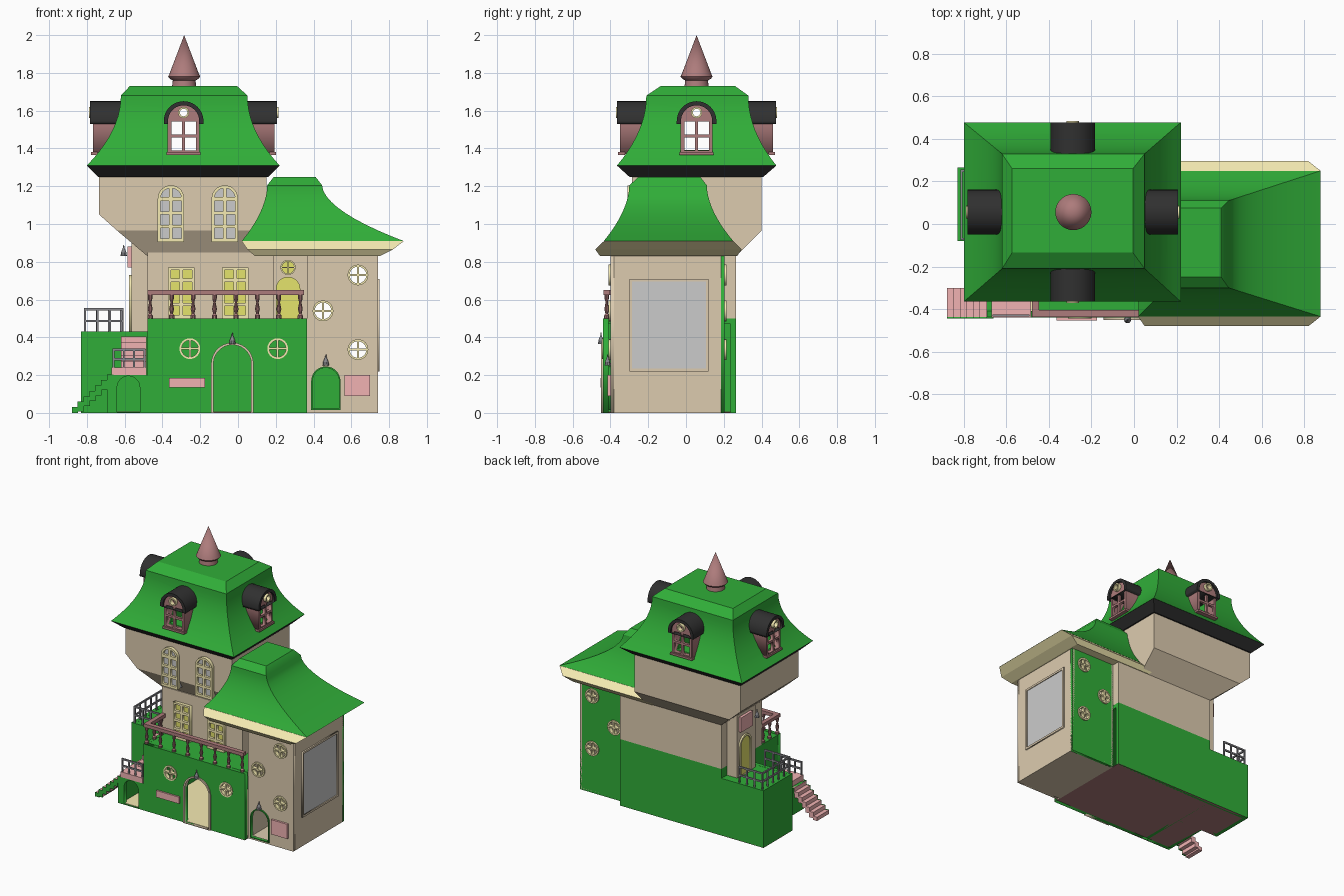
import bpy, bmesh
from math import pi, sin, cos, asin, radians
from mathutils import Matrix, Vector

if "Cube" in bpy.data.objects:
    bpy.data.objects.remove(bpy.data.objects["Cube"])

COL = dict(green=(.03, .42, .04), tan=(.72, .6, .43), yellow=(.92, .83, .45), glass=(.7, .7, .7),
           wine=(.42, .2, .2), pink=(.88, .45, .45), black=(.03, .03, .03), iron=(.25, .25, .27),
           lemon=(.78, .77, .15))
MATS = {}
for k, c in COL.items():
    MATS[k] = bpy.data.materials.new(k)
    MATS[k].diffuse_color = (*c, 1)

def add(name, mesh, col, smooth=False):
    ob = bpy.data.objects.new(name, mesh)
    bpy.context.collection.objects.link(ob)
    mesh.materials.clear()
    mesh.materials.append(MATS[col])
    if smooth:
        bpy.ops.object.select_all(action='DESELECT')
        ob.select_set(True)
        bpy.context.view_layer.objects.active = ob
        bpy.ops.object.shade_smooth_by_angle(angle=radians(30))
    return ob

def from_bm(name, bm, col, smooth=False):
    bmesh.ops.recalc_face_normals(bm, faces=bm.faces[:])
    me = bpy.data.meshes.new(name)
    bm.to_mesh(me)
    bm.free()
    return add(name, me, col, smooth)

def baked(ob):
    return bpy.data.meshes.new_from_object(ob.evaluated_get(bpy.context.evaluated_depsgraph_get()))

def box(name, x0, x1, y0, y1, z0, z1, col):
    return loft(name, [(x0, x1, y0, y1, z0), (x0, x1, y0, y1, z1)], col)

def loft(name, rings, col, smooth=False):
    """Skin stacked rectangles (x0, x1, y0, y1, z)."""
    bm = bmesh.new()
    vs = [[bm.verts.new(p) for p in ((a, c, z), (b, c, z), (b, d, z), (a, d, z))] for a, b, c, d, z in rings]
    for lo, hi in zip(vs, vs[1:]):
        for i in range(4):
            bm.faces.new((lo[i], lo[(i + 1) % 4], hi[(i + 1) % 4], hi[i]))
    bm.faces.new(vs[0])
    bm.faces.new(vs[-1])
    return from_bm(name, bm, col, smooth)

def lathe(name, prof, loc, col, n=16):
    bm = bmesh.new()
    vs = [bm.verts.new((r, 0, z)) for r, z in prof]
    es = [bm.edges.new(p) for p in zip(vs, vs[1:])]
    bmesh.ops.spin(bm, geom=vs + es, axis=(0, 0, 1), cent=(0, 0, 0), angle=2 * pi, steps=n)
    bmesh.ops.remove_doubles(bm, verts=bm.verts[:], dist=1e-4)
    ob = from_bm(name, bm, col, True)
    ob.location = loc
    return ob

def plate(name, loops, at, t, col, side=False):
    """Upright plate from an outline and hole loops; 'at' is its y (or x when side)."""
    cu = bpy.data.curves.new(name, 'CURVE')
    cu.dimensions, cu.fill_mode, cu.extrude = '2D', 'BOTH', t / 2
    for lp in loops:
        s = cu.splines.new('POLY')
        s.points.add(len(lp) - 1)
        for p, (u, v) in zip(s.points, lp):
            p.co = (u, v, 0, 1)
        s.use_cyclic_u = True
    tmp = bpy.data.objects.new(name, cu)
    bpy.context.collection.objects.link(tmp)
    me = baked(tmp)
    bpy.data.objects.remove(tmp)
    ob = add(name, me, col)
    ob.rotation_euler = (pi / 2, 0, pi / 2 if side else 0)
    ob.location = (at, 0, 0) if side else (0, at, 0)
    return ob

def rect(a, b, c, d):
    return [(a, c), (b, c), (b, d), (a, d)]

def arch(cx, w, z0, z1, n=14):
    r = w / 2
    return [(cx - r, z0), (cx + r, z0)] + [(cx + r * cos(pi * i / n), z1 - r + r * sin(pi * i / n)) for i in range(n + 1)]

def circle(cx, cz, r, n=24):
    return [(cx + r * cos(2 * pi * i / n), cz + r * sin(2 * pi * i / n)) for i in range(n)]

def quarters(cx, cz, r, g, signs):
    a = asin(g / r)
    arc = [(g, g)] + [(r * cos(a + (pi / 2 - 2 * a) * i / 6), r * sin(a + (pi / 2 - 2 * a) * i / 6)) for i in range(7)]
    return [[(cx + sx * u, cz + sz * v) for u, v in arc] for sx, sz in signs]

def panes(cx, hw, z0, z1, rows, g):
    h = (z1 - z0) / rows
    return [rect(cx + (g if s > 0 else -hw), cx + (hw if s > 0 else -g), z0 + i * h + g, z0 + (i + 1) * h - g)
            for s in (-1, 1) for i in range(rows)]

FOUR = [(1, 1), (1, -1), (-1, -1), (-1, 1)]
TOP = [(1, 1), (-1, 1)]
def round_window(name, x, z, r, y, col='yellow'):
    plate(name, [circle(x, z, r)] + quarters(x, z, r * .8, r * .09, FOUR), y, .03, col)

def lamp(name, x, y, z):
    lathe(name, [(0, 0), (.017, 0), (.014, .02), (.004, .045), (.002, .06), (0, .06)], (x, y, z), 'iron', 10)

# Hollow green base
WINS = [(-.255, .34), (.21, .34)]
plate('base_front', [rect(-.48, .365, 0, .5), arch(-.03, .2, .005, .36)] + [circle(x, z, .05) for x, z in WINS], -.425, .03, 'green')
plate('entrance_frame', [arch(-.03, .225, 0, .372), arch(-.03, .2, .005, .36)], -.435, .03, 'tan')
for x, z in WINS:
    round_window('base_round_window', x, z, .055, -.43)
plate('cellar_front', [rect(-.69, -.48, 0, .2), arch(-.58, .12, .005, .195)], -.425, .03, 'green')
for b in [(-.83, .365, .235, .265, 0, .43), (-.48, .365, .235, .265, .43, .5), (-.83, -.8, -.08, .265, 0, .43),
          (-.83, -.48, -.08, -.05, 0, .43), (-.69, -.66, -.41, -.08, 0, .2), (-.48, -.455, -.41, .265, 0, .5),
          (-.48, .365, -.41, .265, .47, .499), (-.83, -.48, -.08, .265, .4, .429)]:
    box('base_wall', *b, 'green')
for x0, x1, y0 in ((-.69, .365, -.44), (-.83, -.69, -.08)):
    box('base_underside', x0, x1, y0, .265, 0, .004, 'wine')
    box('base_floor', x0 + .01, x1 - .01, y0 + .01, .255, .004, .008, 'yellow')

# Landing and two stair flights
box('landing', -.67, -.485, -.44, -.08, .2, .24, 'pink')
for i in range(7):
    x, z = -.88 + .031 * i, .2 * (i + 1) / 7
    box('lower_step', x, x + .034, -.44, -.3, max(0, z - .045), z, 'pink')
    box('lower_stringer', x, x + .034, -.443, -.437, max(0, z - .05), z + .002, 'green')
for i in range(5):
    box('upper_step', -.62, -.485, -.3 + .044 * i, -.08, .24, .24 + .033 * (i + 1), 'pink')

# Iron railings
def railing(x0, y0, x1, y1, z, h, n):
    d = .005
    for i in range(n):
        x, y = x0 + (x1 - x0) * i / (n - 1), y0 + (y1 - y0) * i / (n - 1)
        box('rail_post', x - d, x + d, y - d, y + d, z, z + h, 'iron')
    for f in (.5, 1):
        box('rail_bar', x0 - d, x1 + d, y0 - d, y1 + d, z + h * f - .012, z + h * f, 'iron')
railing(-.81, -.07, -.61, -.07, .43, .125, 4)
railing(-.81, -.07, -.81, .25, .43, .125, 6)
railing(-.81, .25, -.62, .25, .43, .125, 4)
railing(-.66, -.43, -.495, -.43, .24, .1, 4)

# Terrace balustrade
BAL = [(0, .0), (.014, 0), (.014, .015), (.007, .025), (.013, .05), (.006, .085), (.012, .105), (.012, .125), (0, .125)]
for i in range(8):
    lathe('baluster', BAL, (-.465 + .795 * i / 7, -.42, .5), 'wine', 10)
for y in (-.33, -.25):
    lathe('side_baluster', BAL, (-.465, y, .5), 'wine', 10)
box('handrail', -.48, .35, -.437, -.403, .625, .65, 'wine')
box('side_handrail', -.48, -.447, -.403, -.22, .625, .65, 'wine')

# Middle storey with side porch
box('middle_storey', -.48, .19, -.22, .265, .5, .85, 'tan')
box('middle_recess', .19, .365, -.1, .265, .5, .85, 'tan')
box('porch', -.565, -.48, -.02, .2, .43, .9, 'tan')
plate('porch_door_frame', [arch(.11, .14, .43, .73), arch(.11, .11, .435, .715)], -.567, .02, 'yellow', True)
plate('porch_door', [arch(.11, .115, .43, .718)], -.565, .006, 'lemon', True)
box('porch_sign', -.585, -.565, .04, .18, .77, .88, 'pink')
lamp('porch_lamp', -.605, .02, .83)
for x in (-.3, -.015):
    plate('terrace_window', [rect(x - .07, x + .07, .5, .77)] + panes(x, .056, .51, .765, 4, .009), -.23, .03, 'yellow')
    plate('terrace_glass', [rect(x - .065, x + .065, .5, .765)], -.222, .008, 'lemon')
plate('terrace_door', [arch(.265, .13, .5, .72)], -.105, .03, 'lemon')
plate('fanlight_glass', [circle(.265, .77, .035)], -.102, .01, 'lemon')
round_window('fanlight', .265, .77, .04, -.11, 'yellow')

# Overhanging upper storey
bm = bmesh.new()
for x, z in ((-.735, 1.28), (.15, 1.28), (-.735, 1.05), (-.64, .965), (.15, .965)):
    for y in (-.285, .4):
        bm.verts.new((x, y, z))
for x in (-.48, .15):
    for y in (-.2, .265):
        bm.verts.new((x, y, .83))
bmesh.ops.convex_hull(bm, input=bm.verts[:])
bmesh.ops.dissolve_limit(bm, angle_limit=.01, verts=bm.verts[:], edges=bm.edges[:])
from_bm('upper_storey', bm, 'tan')
for x in (-.355, -.07):
    plate('upper_window', [arch(x, .14, .905, 1.205)] + quarters(x, 1.135, .055, .009, TOP) + panes(x, .055, .915, 1.13, 3, .009), -.295, .03, 'yellow')
    plate('upper_glass', [arch(x, .13, .905, 1.2)], -.245, .095, 'glass')

# Hollow right wing
HOLES = [(.635, .73), (.45, .54), (.635, .335)]
cut = [circle(x, z, .05) for x, z in HOLES]
plate('wing_front', [rect(.365, .74, 0, .84), arch(.465, .145, .02, .24)] + cut, -.39, .02, 'tan')
plate('wing_back', [rect(.365, .74, 0, .84)] + cut, .195, .02, 'green')
for x, z in HOLES:
    for y in (-.395, .2):
        round_window('wing_round_window', x, z, .055, y)
plate('wing_door_frame', [arch(.465, .155, .015, .246), arch(.465, .14, .022, .238)], -.4, .02, 'green')
box('wing_right_wall', .72, .74, -.4, .205, 0, .84, 'tan')
box('wing_left_wall', .365, .38, -.4, .205, 0, .84, 'tan')
box('wing_floor', .365, .74, -.4, .205, 0, .015, 'tan')
plate('big_window_frame', [rect(-.3, .12, .22, .71), rect(-.285, .105, .235, .695)], .74, .02, 'tan', True)
plate('big_window_glass', [rect(-.29, .11, .23, .7)], .74, .008, 'glass', True)
lamp('wing_lamp', .465, -.415, .25)
lamp('entrance_lamp', -.03, -.45, .365)
box('wing_sign', .565, .7, -.415, -.4, .09, .2, 'pink')
box('entrance_sign', -.365, -.175, -.453, -.44, .135, .185, 'pink')

# Flared roofs
def flared(name, eave, neck, top, p, col):
    rings = []
    for i in range(11):
        t = i / 10
        f = 1 - (1 - t) ** p
        rings.append([a + (b - a) * f for a, b in zip(eave[:4], neck[:4])] + [eave[4] + (neck[4] - eave[4]) * t])
    return loft(name, rings + [top], col, True)
flared('wing_roof', (.02, .877, -.435, .25, .91), (.155, .445, -.3, .11, 1.205), (.19, .41, -.25, .075, 1.25), 1.8, 'green')
loft('wing_eave', [(.09, .75, -.455, .27, .83), (.05, .82, -.48, .295, .865), (.02, .877, -.435, .25, .909)], 'yellow')
roof = flared('main_roof', (-.8, .22, -.365, .478, 1.31), (-.62, .05, -.21, .33, 1.68), (-.573, -.005, -.135, .26, 1.73), 2, 'green')
loft('main_eave', [(-.74, .16, -.3, .41, 1.25), (-.8, .22, -.365, .478, 1.309)], 'black')

# See-through dormer tunnels in the main roof
CX, CY = -.288, .056
for c in (box('cutter', CX - .065, CX + .065, -1, 1, 1.39, 1.61, 'wine'),
          box('cutter', -1, 1, CY - .065, CY + .065, 1.391, 1.609, 'wine')):
    m = roof.modifiers.new('cut', 'BOOLEAN')
    m.object, m.solver, m.operation = c, 'EXACT', 'DIFFERENCE'
    me = baked(roof)
    roof.modifiers.clear()
    roof.data = me
    bpy.data.objects.remove(c)

# Four dormers, built facing front then turned about the tower axis
def dormer(d, ang):
    hood = plate('dormer_hood', [arch(0, .21, 1.53, 1.65, 20), arch(0, .165, 1.529, 1.628, 20)], -d + .1, .2, 'black')
    body = plate('dormer_body', [arch(0, .17, 1.37, 1.63), arch(0, .14, 1.385, 1.615)], -d + .11, .18, 'wine')
    sash = plate('dormer_window', [arch(0, .165, 1.372, 1.628), circle(0, 1.59, .022, 16)]
                 + panes(0, .065, 1.38, 1.55, 2, .008), -d + .025, .02, 'wine')
    ring = plate('dormer_ring', [circle(0, 1.59, .03, 16), circle(0, 1.59, .02, 16)], -d + .008, .03, 'yellow')
    sill = box('dormer_sill', -.09, .09, -d + .005, -d + .04, 1.365, 1.38, 'wine')
    M = Matrix.Translation((CX, CY, 0)) @ Matrix.Rotation(ang, 4, 'Z')
    for ob in (hood, body, sash, ring, sill):
        ob.matrix_basis = M @ ob.matrix_basis
for k in range(4):
    dormer(.495 if k % 2 else .42, k * pi / 2)

# Spire
lathe('spire', [(0, 1.72), (.065, 1.72), (.06, 1.76), (.075, 1.768), (.085, 1.78), (.08, 1.79), (0, 2.0)], (CX + .003, CY, 0), 'wine', 28)

for m in bpy.data.materials:
    if m.users and not m.is_grease_pencil:
        m.use_nodes = True
        m.node_tree.nodes["Principled BSDF"].inputs["Base Color"].default_value = m.diffuse_color
